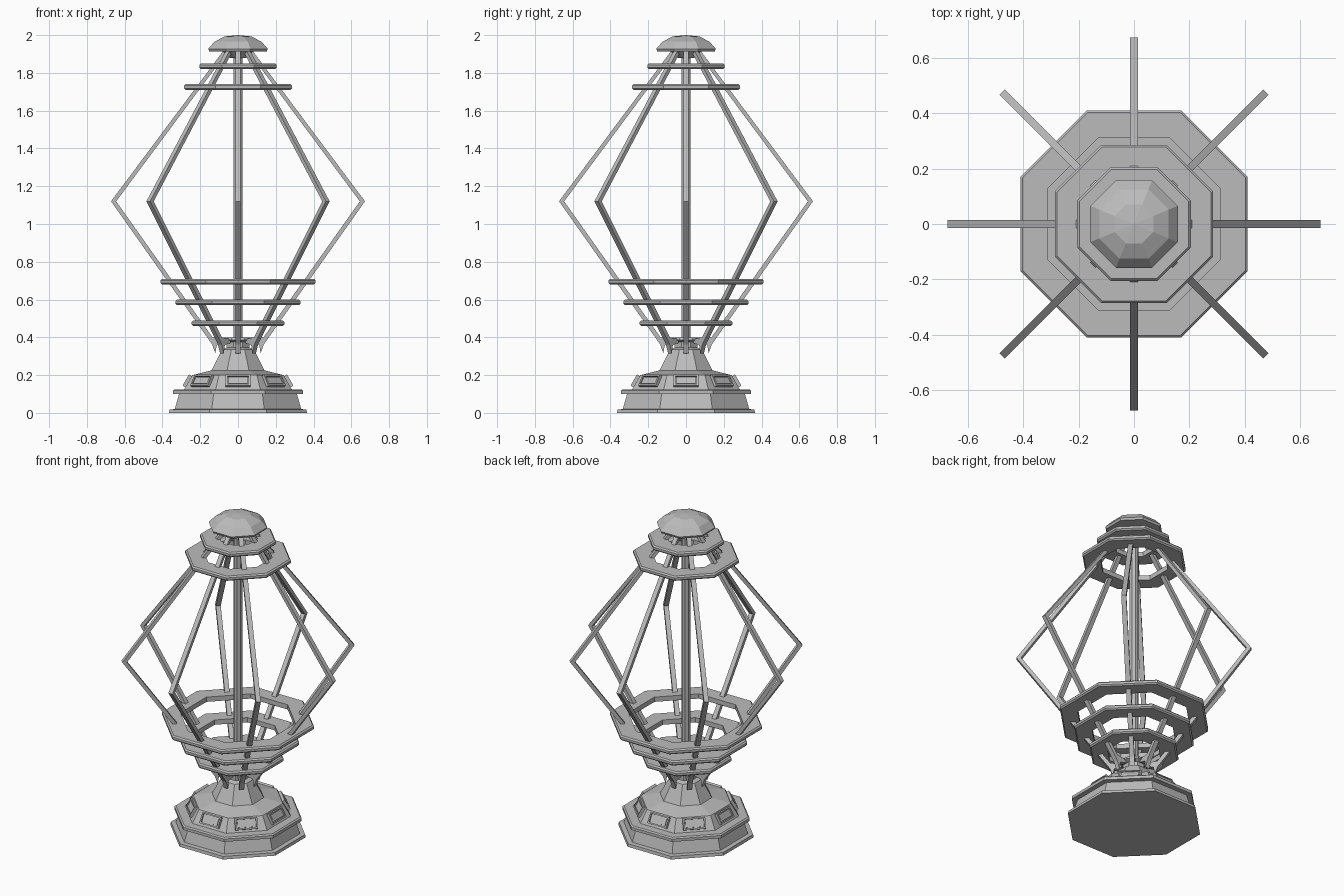
import bpy
import bmesh
from math import cos, pi, atan2
from mathutils import Matrix, Vector

cube = bpy.data.objects.get("Cube")
if cube:
    bpy.data.objects.remove(cube, do_unlink=True)

SIDES = 8
STEP = 2 * pi / SIDES

# One plain metal colour
GREY = (0.5, 0.5, 0.5, 1.0)
metal = bpy.data.materials.new("grey_metal")
metal.use_nodes = True
metal.diffuse_color = GREY
shader = next(n for n in metal.node_tree.nodes if n.type == "BSDF_PRINCIPLED")
shader.inputs["Base Color"].default_value = GREY


def finish(bm, name):
    """Turn a bmesh into a named object."""
    bmesh.ops.remove_doubles(bm, verts=bm.verts, dist=0.0001)
    bmesh.ops.recalc_face_normals(bm, faces=bm.faces)
    mesh = bpy.data.meshes.new(name)
    bm.to_mesh(mesh)
    bm.free()
    mesh.materials.append(metal)
    obj = bpy.data.objects.new(name, mesh)
    bpy.context.collection.objects.link(obj)
    return obj


def turned(name, profile, closed=False):
    """Eight-sided turned part; radii are measured to the flat sides."""
    bm = bmesh.new()
    loops = []
    for k in range(SIDES):
        turn = Matrix.Rotation((k + 0.5) * STEP, 3, "Z")
        loops.append([bm.verts.new(turn @ Vector((r / cos(STEP / 2), 0, z)))
                      for r, z in profile])
    count = len(profile)
    for k in range(SIDES):
        a, b = loops[k], loops[(k + 1) % SIDES]
        for i in range(count if closed else count - 1):
            j = (i + 1) % count
            corners = [a[i], b[i], b[j], a[j]]
            if profile[i][0] == 0:
                corners = [a[i], b[j], a[j]]
            elif profile[j][0] == 0:
                corners = [a[i], b[i], a[j]]
            bm.faces.new(corners)
    return finish(bm, name)


def ring(name, outer, z):
    """Flat hoop with chamfered edges."""
    inner, h, c = outer - 0.1, 0.015, 0.008
    turned(name, [(inner, z - h), (outer - c, z - h), (outer, z - h + c),
                  (outer, z + h - c), (outer - c, z + h), (inner, z + h)],
           closed=True)


def around(obj, name):
    """Repeat a part on all eight sides, sharing its mesh."""
    obj.name = name + "_1"
    for k in range(1, SIDES):
        copy = obj.copy()
        copy.name = f"{name}_{k + 1}"
        copy.matrix_world = Matrix.Rotation(k * STEP, 4, "Z") @ obj.matrix_basis
        bpy.context.collection.objects.link(copy)


# Stepped base rising into the neck and its collar
turned("base", [(0, 0), (0.365, 0), (0.362, 0.018), (0.335, 0.02),
                (0.312, 0.1), (0.343, 0.1), (0.343, 0.118), (0.335, 0.125),
                (0.285, 0.125), (0.242, 0.2), (0.14, 0.225), (0.085, 0.335),
                (0.06, 0.345), (0.06, 0.375), (0.082, 0.385), (0.078, 0.4), (0, 0.4)])

# Central pole
turned("central_pole", [(0, 0.38), (0.024, 0.38), (0.024, 1.9), (0, 1.9)])

# Faceted cap with a cup beneath it
turned("top_cap", [(0, 1.875), (0.045, 1.88), (0.078, 1.912), (0.152, 1.914),
                   (0.158, 1.927), (0.125, 1.965), (0.07, 1.993), (0, 2.0)])

# Hoops
for name, outer, z in [("lower_hoop_small", 0.245, 0.475),
                       ("lower_hoop_middle", 0.33, 0.585),
                       ("lower_hoop_large", 0.41, 0.695),
                       ("upper_hoop_large", 0.285, 1.725),
                       ("upper_hoop_small", 0.205, 1.835)]:
    ring(name, outer, z)

# Bent ribs with a pointed claw at the foot
outline = [(0.12, 0.315), (0.137, 0.363), (0.672, 1.12), (0.075, 1.92),
           (0.05, 1.92), (0.645, 1.12), (0.135, 0.4), (0.07, 0.39),
           (0.07, 0.37), (0.112, 0.36)]
bm = bmesh.new()
half = 0.014
face = bm.faces.new([bm.verts.new((r, -half, z)) for r, z in outline])
side = bmesh.ops.extrude_face_region(bm, geom=[face], use_keep_orig=True)
bmesh.ops.translate(bm, vec=(0, 2 * half, 0),
                    verts=[v for v in side["geom"] if isinstance(v, bmesh.types.BMVert)])
around(finish(bm, "rib"), "rib")

# Framed panels on the sloping sides of the base
bm = bmesh.new()
bmesh.ops.create_cube(bm, size=1, matrix=Matrix.Diagonal((0.024, 0.13, 0.068, 1)))
front = max(bm.faces, key=lambda f: f.calc_center_median().x)
for width, push in [(0.012, -0.01), (0.007, 0.007)]:
    bmesh.ops.inset_region(bm, faces=[front], thickness=width)
    extruded = bmesh.ops.extrude_discrete_faces(bm, faces=[front])
    front = extruded["faces"][0]
    bmesh.ops.translate(bm, vec=(push, 0, 0), verts=front.verts)
panel = finish(bm, "base_panel")
lean = atan2(0.043, 0.075)
panel.matrix_world = (Matrix.Translation((0.266, 0, 0.168))
                      @ Matrix.Rotation(-lean, 4, "Y"))
around(panel, "base_panel")
